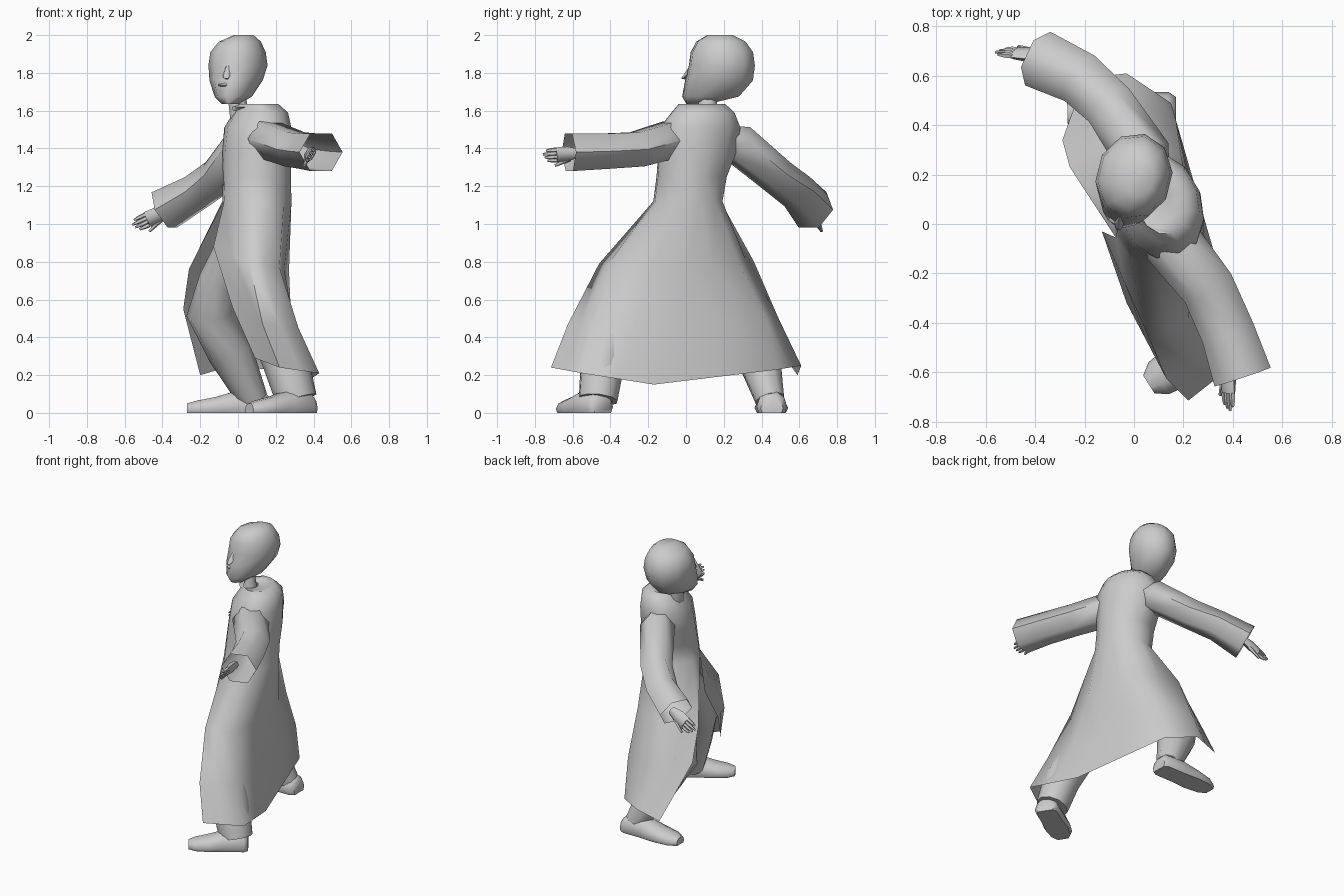
import bpy, bmesh, math
from mathutils import Vector as V

if "Cube" in bpy.data.objects:
    bpy.data.objects.remove(bpy.data.objects["Cube"])


def loft(name, rings, closed=True, start=False, end=False, angle=60):
    """Skin a list of equal-length point rings."""
    bm = bmesh.new()
    rows = [[bm.verts.new(p) for p in r] for r in rings]
    n = len(rows[0])
    for a, b in zip(rows, rows[1:]):
        for i in range(n if closed else n - 1):
            j = (i + 1) % n
            bm.faces.new((a[i], a[j], b[j], b[i]))
    if start:
        bm.faces.new(rows[0])
    if end:
        bm.faces.new(rows[-1])
    bmesh.ops.remove_doubles(bm, verts=bm.verts, dist=0.0005)
    bmesh.ops.recalc_face_normals(bm, faces=bm.faces)
    me = bpy.data.meshes.new(name)
    bm.to_mesh(me)
    bm.free()
    ob = bpy.data.objects.new(name, me)
    bpy.context.collection.objects.link(ob)
    bpy.ops.object.select_all(action='DESELECT')
    ob.select_set(True)
    bpy.context.view_layer.objects.active = ob
    bpy.ops.object.shade_smooth_by_angle(angle=math.radians(angle))
    return ob


def oval(c, u, v, a, b, n, phase=0.0):
    c = V(c)
    return [c + u * (a * math.cos(t)) + v * (b * math.sin(t))
            for t in (phase + 2 * math.pi * i / n for i in range(n))]


def tube(name, path, n=8, start=True, end=True, side=None):
    """path: (x, y, z, half_width, half_height); width lies level unless a side is given."""
    pts = [V(p[:3]) for p in path]
    rings = []
    for i, p in enumerate(path):
        d = (pts[min(i + 1, len(pts) - 1)] - pts[max(i - 1, 0)]).normalized()
        ref = V((0, 0, 1)) if abs(d.z) < 0.8 else V((-0.94, -0.35, 0))
        u = d.cross(ref).normalized()
        if side is not None:
            u = (side - d * side.dot(d)).normalized()
        rings.append(oval(pts[i], u, u.cross(d), p[3], p[4], n))
    return loft(name, rings, True, start, end)


# Robe: one skin from collar to hem. Chest faces mostly -x.
# Every row runs from the front edge, round the left side and back, to the front again.
SIDE, FACE = V((0.35, -0.94, 0)), V((-0.94, -0.35, 0))
body = [(0.02, 0.10, 1.60, .06, .06), (0.06, 0.085, 1.62, .10, .09), (0.11, 0.085, 1.635, .13, .10),
        (0.12, 0.09, 1.59, .175, .14), (0.105, 0.075, 1.51, .225, .17), (0.10, 0.06, 1.38, .215, .18),
        (0.10, 0.03, 1.25, .19, .18), (0.10, 0.01, 1.12, .185, .185)]
torso = []
for b in body:
    ring = oval(b[:3], FACE, SIDE, b[4], b[3], 12)
    torso.append(ring + [ring[0].copy()])

# Skirt rows split open down the front
skirt = [
    [(-.13, -.03, .88), (.06, -.46, .79), (.22, -.38, .77), (.27, 0, .75), (.19, .28, .8), (-.08, .36, .8), (-.26, .23, .76)],
    [(-.03, -.32, .56), (.13, -.625, .47), (.32, -.50, .45), (.285, -.05, .42), (.17, .42, .5), (-.08, .49, .5), (-.29, .34, .55)],
    [(.09, -.53, .29), (.22, -.715, .24), (.43, -.55, .21), (.34, -.17, .15), (.15, .49, .23), (-.03, .61, .25), (-.20, .59, .20)],
]


def halve(row):
    """Add a point midway between each pair."""
    out = [V(row[0])]
    for a, b in zip(row, row[1:]):
        out += [(V(a) + V(b)) / 2, V(b)]
    return out


loft("robe", torso + [halve(r) for r in skirt], closed=False, angle=75)

# Sleeves with flared open cuffs
tube("left_sleeve", [(.08, .04, 1.47, .05, .05), (.15, -.07, 1.45, .12, .11), (.30, -.26, 1.395, .11, .105),
                     (.38, -.44, 1.385, .11, .108), (.44, -.62, 1.38, .12, .115)], 6, end=False)
tube("right_sleeve", [(.10, .14, 1.49, .05, .05), (.04, .27, 1.43, .115, .11), (-.10, .48, 1.255, .105, .10),
                      (-.22, .59, 1.17, .11, .10), (-.39, .67, 1.075, .12, .12)], 6, end=False)


def hand(name, wrist, tip, spread):
    """Palm, four fingers and a thumb."""
    w, t, s = V(wrist), V(tip), V(spread).normalized()
    d = t - w
    knuckle = w + d * 0.6
    tube(name + "_palm", [(*w, .028, .025), (*(w + d * .3), .045, .028), (*knuckle, .046, .02)], 6, side=s)
    for k in range(4):
        o = s * ((k - 1.5) * .021)
        a, b = knuckle + o, t + o - d * (.08 * abs(k - 1.2))
        tube(f"{name}_finger_{k}", [(*a, .012, .013), (*((a + b) / 2), .012, .012), (*b, .006, .006)], 5)
    a = w + d * .25 + s * .03
    b = a + d * .4 + s * .035
    tube(name + "_thumb", [(*a, .015, .015), (*b, .008, .008)], 5)


hand("left_hand", (.38, -.57, 1.375), (.385, -.76, 1.36), (-.5, 0, -.85))
hand("right_hand", (-.36, .68, 1.08), (-.56, .70, .985), (.3, .35, -.8))

# Legs: bent trousers
tube("left_leg", [(.09, -.05, .98, .11, .12), (.11, -.24, .70, .11, .12), (.15, -.36, .50, .12, .12),
                  (.25, -.44, .28, .12, .125), (.31, -.465, .07, .105, .11)], 10)
tube("right_leg", [(.05, .07, .98, .11, .12), (-.09, .22, .70, .11, .12), (-.145, .29, .53, .12, .13),
                   (-.04, .38, .32, .125, .12), (.08, .445, .07, .08, .08)], 10)


def shoe(name, heel, toe, wide):
    """Flat-soled shoe lofted from heel to toe."""
    h, t = V((*heel, 0)), V((*toe, 0))
    d = (t - h)
    s = V((-d.y, d.x, 0)).normalized()
    rings = []
    for f, w, z in ((0, .7, .08), (.07, .95, .11), (.38, .95, .12), (.65, 1.05, .085), (.88, .9, .065), (1, .5, .05)):
        rings.append([h + d * f + s * (wide * w * a) + V((0, 0, z * b))
                      for a, b in ((-.85, 0), (-1, .3), (-.8, .75), (-.35, 1), (.35, 1), (.8, .75), (1, .3), (.85, 0))])
    loft(name, rings, start=True, end=True, angle=50)


shoe("left_shoe", (.39, -.44), (.06, -.65), .085)
shoe("right_shoe", (.17, .455), (-.27, .45), .085)

# Neck and head, head turned slightly to -x
tube("neck", [(.01, .11, 1.56, .055, .055), (-.01, .12, 1.70, .05, .05)])
T = math.radians(-14)
U, W = V((math.cos(T), math.sin(T), 0)), V((-math.sin(T), math.cos(T), 0))
head = [(-.04, .06, 1.635, .045, .06), (-.025, .13, 1.675, .095, .155), (-.01, .175, 1.76, .138, .185),
        (0, .19, 1.84, .155, .18), (0, .19, 1.91, .145, .17), (.01, .185, 1.965, .11, .135), (.03, .18, 2.0, .05, .07)]
loft("head", [oval(h[:3], U, W, h[3], h[4], 10, math.pi / 10) for h in head], start=True, end=True)

# Face: nose and lips, standing out a little from the front of the head
tube("nose", [(-.05, .03, 1.84, .008, .012), (-.06, .005, 1.79, .016, .02), (-.063, -.008, 1.775, .02, .016),
              (-.058, .015, 1.76, .014, .01)], 6)
tube("mouth", [(-.10, .022, 1.735, .008, .006), (-.065, .002, 1.737, .012, .012), (-.03, .004, 1.735, .008, .006)], 6)
